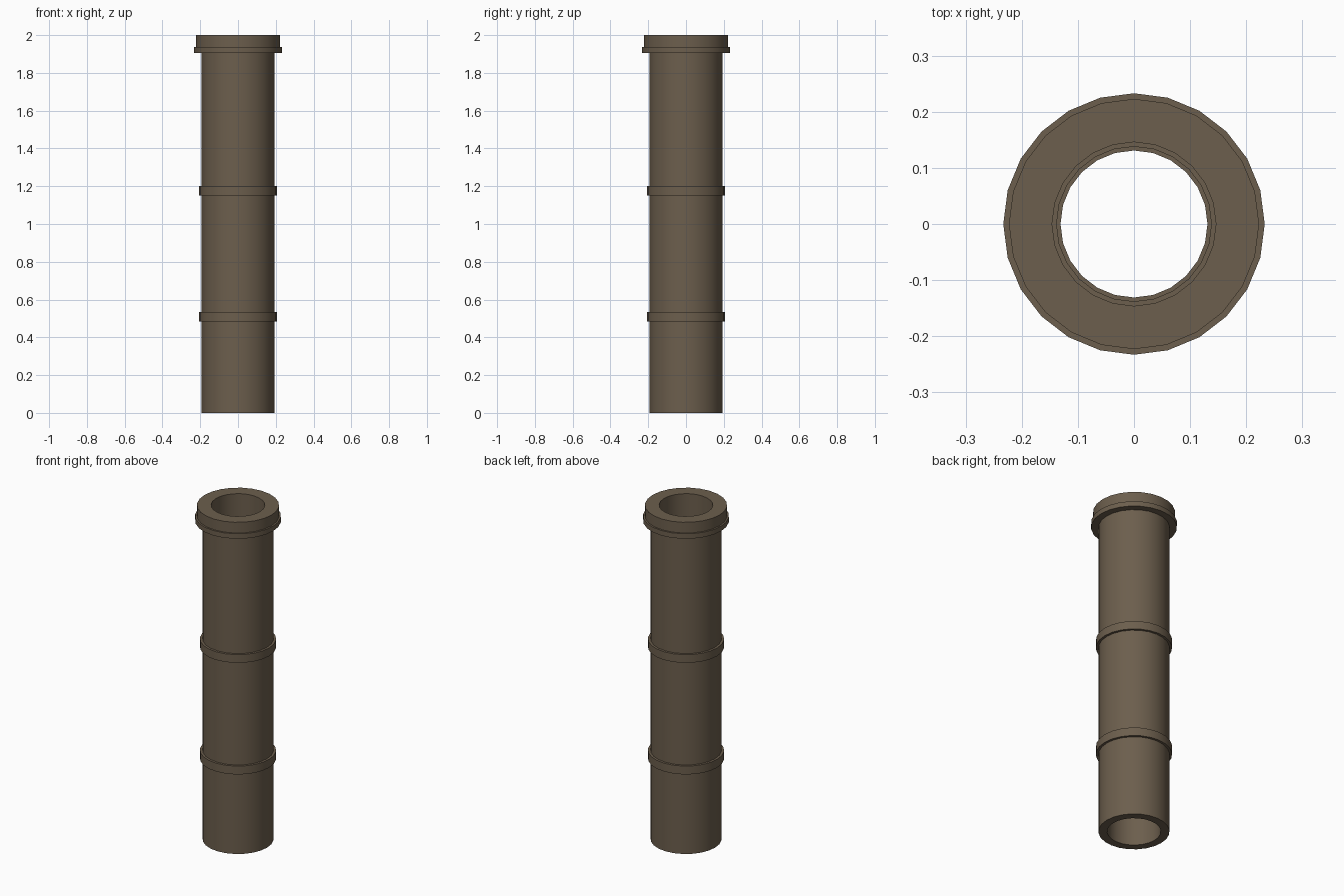
import bpy
import bmesh
import math

if "Cube" in bpy.data.objects:
    bpy.data.objects.remove(bpy.data.objects["Cube"])

SIDES = 24

brown = bpy.data.materials.new("dark bronze brown")
brown.diffuse_color = (0.15, 0.113, 0.074, 1.0)
brown.use_nodes = True
brown.node_tree.nodes["Principled BSDF"].inputs["Base Color"].default_value = brown.diffuse_color


def ring(name, z0, z1, r_out, r_in):
    """Hollow cylinder: a rectangular cross-section swept around z."""
    profile = [(r_in, z0), (r_out, z0), (r_out, z1), (r_in, z1)]
    bm = bmesh.new()
    loops = []
    for i in range(SIDES):
        a = 2 * math.pi * i / SIDES
        loops.append([bm.verts.new((r * math.cos(a), r * math.sin(a), z))
                      for r, z in profile])
    for i in range(SIDES):
        a, b = loops[i], loops[(i + 1) % SIDES]
        for j in range(4):
            k = (j + 1) % 4
            bm.faces.new((a[j], b[j], b[k], a[k]))
    bmesh.ops.recalc_face_normals(bm, faces=bm.faces)
    mesh = bpy.data.meshes.new(name)
    bm.to_mesh(mesh)
    bm.free()
    mesh.materials.append(brown)
    obj = bpy.data.objects.new(name, mesh)
    bpy.context.collection.objects.link(obj)
    bpy.ops.object.select_all(action='DESELECT')
    obj.select_set(True)
    bpy.context.view_layer.objects.active = obj
    bpy.ops.object.shade_smooth_by_angle(angle=math.radians(30))
    return obj


# Main barrel
ring("barrel_tube", 0.0, 1.92, 0.193, 0.146)

# Reinforcing bands, which also form small ledges inside the bore
ring("lower_band", 0.483, 0.533, 0.207, 0.131)
ring("upper_band", 1.151, 1.2, 0.207, 0.138)

# Collar and muzzle cap
ring("collar", 1.906, 1.936, 0.233, 0.17)
ring("muzzle_cap", 1.92, 2.0, 0.223, 0.146)
